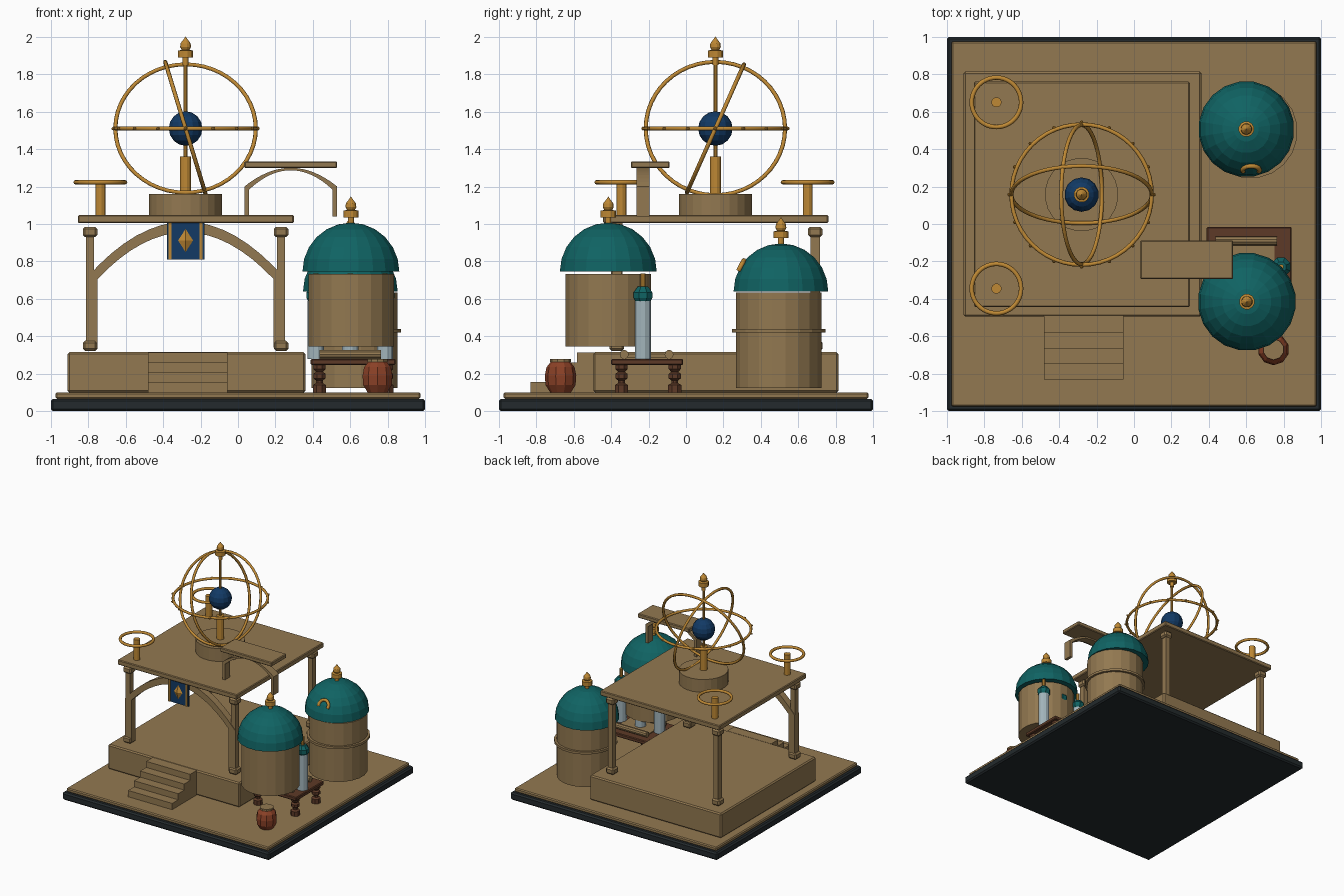
import bpy, bmesh, math
from mathutils import Matrix, Vector

if "Cube" in bpy.data.objects:
    bpy.data.objects.remove(bpy.data.objects["Cube"], do_unlink=True)


def colour(name, r, g, b):
    m = bpy.data.materials.new(name)
    m.use_nodes = True
    m.diffuse_color = (r, g, b, 1)
    m.node_tree.nodes["Principled BSDF"].inputs["Base Color"].default_value = (r, g, b, 1)
    return m


SAND = colour("sandstone", .29, .19, .082)
TEAL = colour("teal tile", .005, .125, .125)
GOLD = colour("gold", .52, .25, .035)
BLUE = colour("deep blue", .006, .042, .13)
DARK = colour("dark slate", .017, .023, .026)
WOOD = colour("brown wood", .11, .042, .02)
CLAY = colour("red clay", .26, .053, .02)
GLASS = colour("pale glass", .36, .46, .50)


def finish(name, bm, mat):
    bmesh.ops.recalc_face_normals(bm, faces=bm.faces)
    me = bpy.data.meshes.new(name)
    bm.to_mesh(me)
    bm.free()
    me.materials.append(mat)
    ob = bpy.data.objects.new(name, me)
    bpy.context.collection.objects.link(ob)
    return ob


def box(name, mat, x0, x1, y0, y1, z0, z1, bevel=0):
    bm = bmesh.new()
    mid = Vector((x0 + x1, y0 + y1, z0 + z1)) / 2
    bmesh.ops.create_cube(bm, size=1, matrix=Matrix.Translation(mid)
                          @ Matrix.Diagonal((x1 - x0, y1 - y0, z1 - z0, 1)))
    ob = finish(name, bm, mat)
    if bevel:
        mod = ob.modifiers.new("bevel", "BEVEL")
        mod.width, mod.segments = bevel, 1
    return ob


def lathe(name, mat, x, y, profile, sides=16):
    """Closed turned shape from (radius, height) pairs, bottom to top."""
    bm = bmesh.new()
    rings = []
    for r, z in profile:
        rings.append([bm.verts.new((x + r * math.cos(a), y + r * math.sin(a), z))
                      for a in (math.tau * (i + .5) / sides for i in range(sides))])
    for low, high in zip(rings, rings[1:]):
        for i in range(sides):
            j = (i + 1) % sides
            bm.faces.new((low[i], low[j], high[j], high[i]))
    bm.faces.new(rings[0])
    bm.faces.new(rings[-1])
    bmesh.ops.remove_doubles(bm, verts=bm.verts, dist=1e-5)
    return finish(name, bm, mat)


def rod(name, mat, x, y, r, z0, z1, sides=12):
    return lathe(name, mat, x, y, [(r, z0), (r, z1)], sides)


def hoop(name, mat, centre, radius, tube, rot=(0, 0, 0), start=0, sweep=360, steps=48):
    """Round bar bent into a circle or part of one."""
    cu = bpy.data.curves.new(name, "CURVE")
    cu.dimensions = "3D"
    cu.bevel_depth, cu.bevel_resolution = tube, 2
    cu.use_fill_caps = True
    sp = cu.splines.new("POLY")
    full = sweep == 360
    n = steps if full else steps + 1
    sp.points.add(n - 1)
    for i, p in enumerate(sp.points):
        a = math.radians(start + sweep * i / steps)
        p.co = (radius * math.cos(a), radius * math.sin(a), 0, 1)
    sp.use_cyclic_u = full
    cu.materials.append(mat)
    ob = bpy.data.objects.new(name, cu)
    ob.location = centre
    ob.rotation_euler = [math.radians(d) for d in rot]
    bpy.context.collection.objects.link(ob)
    return ob


def arch(name, mat, cx, y, depth, foot, inner, outer, steps=16):
    """Legs and a curved band; inner and outer are (half width, spring, crown)."""
    def edge(half, spring, crown):
        ts = [-1 + 2 * i / steps for i in range(steps + 1)]
        arc = [(cx + half * t, spring + (crown - spring) * (1 - t * t)) for t in ts]
        return [(cx - half, foot)] + arc + [(cx + half, foot)]
    bm = bmesh.new()
    a, b = ([bm.verts.new((x, y - depth / 2, z)) for x, z in edge(*e)] for e in (inner, outer))
    for i in range(len(a) - 1):
        bm.faces.new((a[i], a[i + 1], b[i + 1], b[i]))
    ex = bmesh.ops.extrude_face_region(bm, geom=list(bm.faces), use_keep_orig=True)
    moved = [g for g in ex["geom"] if isinstance(g, bmesh.types.BMVert)]
    bmesh.ops.translate(bm, verts=moved, vec=(0, depth, 0))
    return finish(name, bm, mat)


def finial(name, x, y, z):
    lathe(name, GOLD, x, y, [(.016, z - .04), (.016, z), (.042, z), (.042, z + .036),
                             (.022, z + .04), (.03, z + .055), (.028, z + .075),
                             (.012, z + .095), (0, z + .112)], 12)


def dome(name, x, y, z, r):
    quarter = [math.pi / 2 * i / 6 for i in range(7)]
    lathe(name, TEAL, x, y, [(r * math.cos(a), z + r * math.sin(a)) for a in quarter], 20)
    finial(name + "_finial", x, y, z + r + .028)


# Ground plates and raised platform
box("base_plate", DARK, -1, 1, -1, 1, 0, .066, .012)
box("ground", SAND, -.975, .975, -.975, .975, .066, .1, .008)
box("platform", SAND, -.91, .36, -.495, .815, .1, .315, .01)
for i in range(4):
    box(f"stair_{i + 1}", SAND, -.48, -.055, -.83 + .083 * i, -.49, .1, .155 + .053 * i)

# Pavilion: roof slab, columns, front arch
box("roof_slab", SAND, -.855, .298, -.443, .76, 1.005, 1.048, .006)
for sx in (-1, 1):
    for sy in (-1, 1):
        x, y = -.28 + sx * .51, .16 + sy * .53
        box("column", SAND, x - .022, x + .022, y - .025, y + .025, .33, .98)
        for z in (.322, .93):
            box("column_block", SAND, x - .039, x + .039, y - .039, y + .039, z, z + .055, .012)
arch("front_arch", SAND, -.28, -.37, .06, .34, (.47, .706, .955), (.53, .71, 1.012))

# Banner
box("banner", BLUE, -.38, -.18, -.425, -.41, .81, 1.005)
for x in (-.362, -.198):
    box("banner_stripe", GOLD, x - .008, x + .008, -.43, -.424, .81, 1.005)
emblem = lathe("banner_emblem", GOLD, 0, 0, [(0, -.062), (.04, 0), (0, .062)], 4)
emblem.rotation_euler = (0, 0, math.pi / 4)
emblem.location = (-.28, -.425, .912)
emblem.data.transform(Matrix.Rotation(math.pi / 4, 4, "Z"))
emblem.rotation_euler = (0, 0, 0)
emblem.scale = (1, .5, 1)

# Armillary sphere
cx, cy, cz = -.28, .157, 1.51
rod("drum", SAND, cx, cy, .196, 1.045, 1.16, 24)
rod("sphere_pillar", GOLD, cx, cy, .031, 1.155, 1.36)
rod("sphere_axis", GOLD, cx, cy, .011, 1.35, 1.9, 8)
globe = [math.pi * (i / 8 - .5) for i in range(9)]
lathe("globe", BLUE, cx, cy, [(.092 * math.cos(a), cz + .092 * math.sin(a)) for a in globe], 14)
hoop("horizon_ring", GOLD, (cx, cy, cz), .375, .011)
hoop("tilted_ring_wide", GOLD, (cx, cy, cz), .375, .011, (66, 0, 0))
hoop("tilted_ring_deep", GOLD, (cx, cy, cz), .372, .011, (0, 73, 0))
for i in range(16):
    a = math.tau * i / 16
    bm = bmesh.new()
    bmesh.ops.create_icosphere(bm, subdivisions=1, radius=.011, matrix=Matrix.Translation(
        (cx + .386 * math.cos(a), cy + .386 * math.sin(a), cz)))
    finish("ring_stud", bm, GOLD)
finial("sphere_finial", cx, cy, 1.89)

# Ring stands on the roof
for y in (-.345, .65):
    rod("stand_post", GOLD, -.735, y, .027, 1.045, 1.225)
    hoop("stand_ring", GOLD, (-.735, y, 1.223), .132, .012)

# Small canopy beside the roof
box("canopy_top", SAND, .033, .53, -.295, -.088, 1.298, 1.335, .006)
arch("canopy_arch", SAND, .282, -.23, .07, 1.04, (.222, 1.185, 1.287), (.248, 1.2, 1.3))

# Domed towers
rod("front_tower", SAND, .605, -.415, .232, .345, .733, 20)
dome("front_dome", .603, -.415, .745, .262)
rod("back_tower", SAND, .622, .495, .232, .125, .635, 20)
rod("back_tower_band", SAND, .622, .495, .252, .42, .44, 20)
dome("back_dome", .6, .507, .64, .256)
hoop("dome_crescent", GOLD, (.625, .288, .765), .045, .013, (62, 0, 0), -20, 220, 16)

# Work table with turned legs
box("table_top", WOOD, .388, .842, -.4, -.015, .247, .28, .006)
for x in (.435, .795):
    for y in (-.345, -.06):
        lathe("table_leg", WOOD, x, y, [(.038, .1), (.038, .14), (.02, .15), (.02, .165),
                                        (.035, .175), (.035, .2), (.02, .21), (.035, .225),
                                        (.035, .25)], 8)
# Scroll on the table
box("scroll_sheet", SAND, .455, .75, -.33, -.09, .279, .288)
for y in (-.33, -.09):
    roller = rod("scroll_roller", SAND, 0, 0, .024, -.165, .165, 10)
    roller.rotation_euler = (0, math.pi / 2, 0)
    roller.location = (.6, y, .303)

# Glass flasks
for x in (.415, .6, .785):
    rod("flask", GLASS, x, -.23, .045, .28, .59)
    lathe("flask_cap", TEAL, x, -.23, [(.036, .575), (.054, .605), (.054, .635), (.03, .665)], 8)
    rod("flask_stopper", GOLD, x, -.23, .015, .66, .735, 8)

# Clay jar
lathe("jar", CLAY, .745, -.67, [(.055, .1), (.08, .14), (.084, .19), (.075, .235), (.05, .266)], 10)
rod("jar_rim", SAND, .745, -.67, .056, .264, .28, 10)
